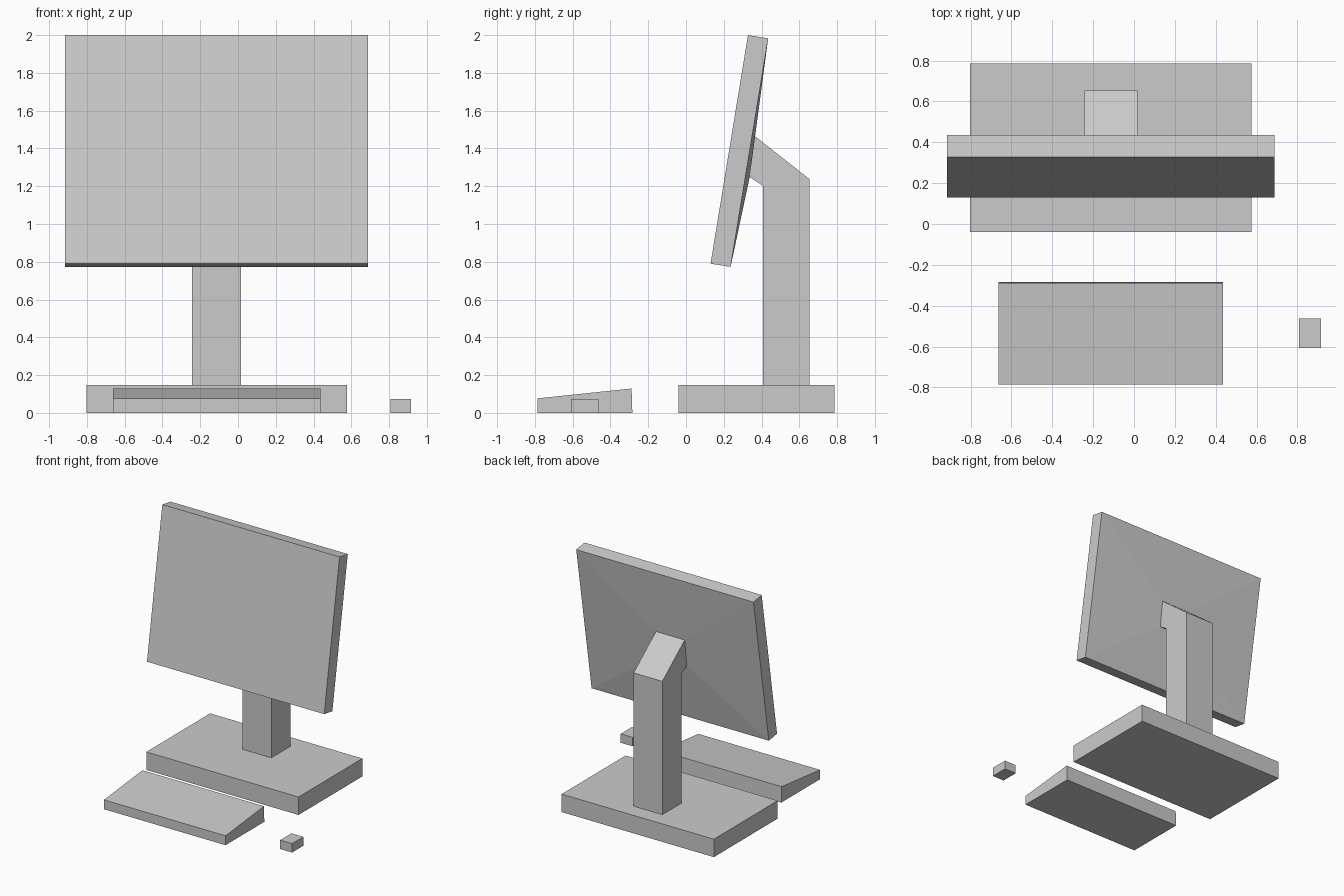
import bpy, bmesh
from mathutils import Vector

if "Cube" in bpy.data.objects:
    bpy.data.objects.remove(bpy.data.objects["Cube"])

CX = -0.113  # centre line shared by monitor, base and keyboard


def prism(name, profile, cx, width, recess=None):
    """Extrude a (y, z) side profile along x, centred on cx.
    recess = (edge index, half width, inner y/z points) rings that edge's face."""
    bm = bmesh.new()
    h = width / 2
    left = [bm.verts.new((cx - h, y, z)) for y, z in profile]
    right = [bm.verts.new((cx + h, y, z)) for y, z in profile]
    n = len(profile)
    bm.faces.new(left)
    bm.faces.new(right)
    sides = [bm.faces.new((left[i], left[(i + 1) % n], right[(i + 1) % n], right[i]))
             for i in range(n)]
    if recess:
        edge, half, (low, high) = recess
        face = sides[edge]
        bmesh.ops.inset_individual(bm, faces=[face], thickness=0.3)
        mid = face.calc_center_median()
        for v in face.verts:
            y, z = high if v.co.z > mid.z else low
            v.co = Vector((cx + (half if v.co.x > cx else -half), y, z))
    bmesh.ops.recalc_face_normals(bm, faces=bm.faces)
    mesh = bpy.data.meshes.new(name)
    bm.to_mesh(mesh)
    bm.free()
    obj = bpy.data.objects.new(name, mesh)
    bpy.context.collection.objects.link(obj)
    return obj


def box(name, cx, width, y0, y1, height):
    return prism(name, [(y0, 0), (y1, 0), (y1, height), (y0, height)], cx, width)


NECK_W = 0.26
MOUNT_LOW, MOUNT_HIGH = (0.337, 1.248), (0.364, 1.466)

# Tilted screen, its back sloping out to the neck mount
prism("screen", [(0.13, 0.79), (0.236, 0.773), (0.435, 1.983), (0.328, 2.0)],
      CX, 1.604, recess=(1, NECK_W / 2, (MOUNT_LOW, MOUNT_HIGH)))

# Bent neck standing on the base
prism("neck", [MOUNT_HIGH, MOUNT_LOW, (0.407, 1.203), (0.407, 0.147),
               (0.653, 0.147), (0.653, 1.238)], CX, NECK_W)

# Base slab
box("base", CX, 1.378, -0.04, 0.785, 0.147)

# Wedge keyboard
prism("keyboard", [(-0.785, 0), (-0.284, 0), (-0.288, 0.129), (-0.785, 0.077)], CX, 1.1)

# Mouse
box("mouse", 0.861, 0.108, -0.608, -0.462, 0.073)
